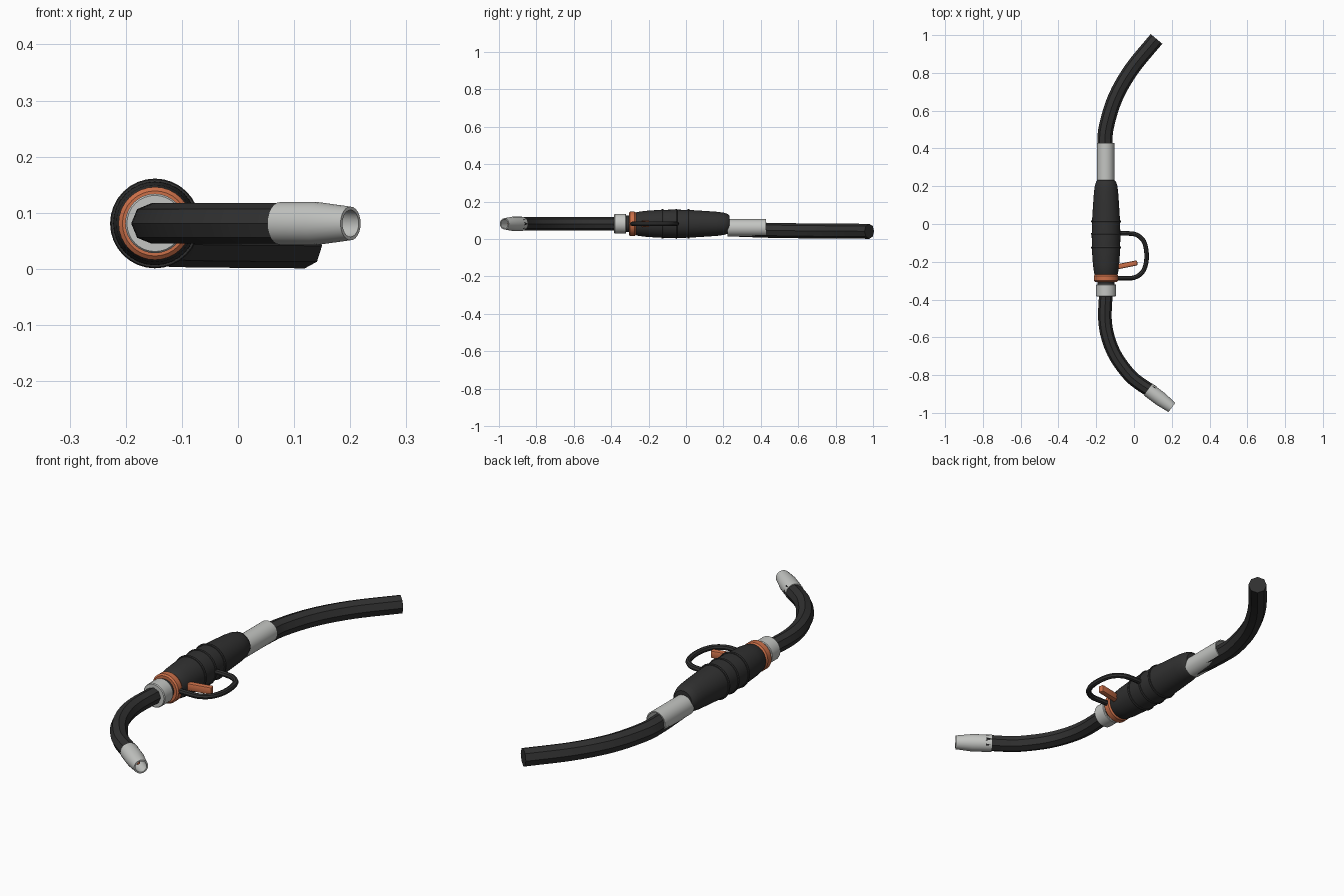
import bpy, bmesh, math
from mathutils import Vector

if "Cube" in bpy.data.objects:
    bpy.data.objects.remove(bpy.data.objects["Cube"])

AX, AZ = -0.148, 0.081          # handle axis


def material(name, rgb):
    m = bpy.data.materials.new(name)
    m.diffuse_color = (*rgb, 1)
    m.use_nodes = True
    m.node_tree.nodes["Principled BSDF"].inputs["Base Color"].default_value = m.diffuse_color
    return m


BLACK = material("black rubber", (0.03, 0.03, 0.03))
GREY = material("light grey metal", (0.55, 0.56, 0.54))
ORANGE = material("orange plastic", (0.6, 0.16, 0.065))


def finish(bm, name, mat, angle=35):
    bmesh.ops.remove_doubles(bm, verts=bm.verts, dist=1e-5)
    bmesh.ops.recalc_face_normals(bm, faces=bm.faces)
    me = bpy.data.meshes.new(name)
    bm.to_mesh(me)
    bm.free()
    me.materials.append(mat)
    ob = bpy.data.objects.new(name, me)
    bpy.context.collection.objects.link(ob)
    bpy.ops.object.select_all(action='DESELECT')
    ob.select_set(True)
    bpy.context.view_layer.objects.active = ob
    bpy.ops.object.shade_smooth_by_angle(angle=math.radians(angle))
    return ob


def skin(rings, name, mat, angle=35, caps=False):
    """Join a list of point rings with quads."""
    bm = bmesh.new()
    rows = [[bm.verts.new(p) for p in ring] for ring in rings]
    n = len(rows[0])
    for a, b in zip(rows, rows[1:]):
        for i in range(n):
            j = (i + 1) % n
            bm.faces.new((a[i], a[j], b[j], b[i]))
    if caps:
        bm.faces.new(rows[0])
        bm.faces.new(rows[-1])
    return finish(bm, name, mat, angle)


def ring(center, side, r, n):
    up = Vector((0, 0, 1))
    return [center + side * (r * math.cos(2 * math.pi * i / n)) + up * (r * math.sin(2 * math.pi * i / n))
            for i in range(n)]


def lathe(name, mat, profile, origin=(AX, 0, AZ), direction=(0, 1, 0), n=32):
    """Revolve (distance, radius) points around a horizontal axis."""
    d = Vector(direction).normalized()
    side = Vector((d.y, -d.x, 0))
    return skin([ring(Vector(origin) + d * t, side, max(r, 1e-6), n) for t, r in profile], name, mat)


def tube(name, mat, pts, r, n=8, steps=5):
    """Round tube along a smooth path through the points."""
    p = [Vector(q) for q in pts]
    p = [2 * p[0] - p[1]] + p + [2 * p[-1] - p[-2]]
    path = []
    for a, b, c, d in zip(p, p[1:], p[2:], p[3:]):
        for k in range(steps):
            t = k / steps
            path.append(0.5 * (2 * b + (c - a) * t + (2 * a - 5 * b + 4 * c - d) * t * t
                               + (3 * b - a - 3 * c + d) * t ** 3))
    path.append(p[-2])
    rings = []
    for i, q in enumerate(path):
        t = path[min(i + 1, len(path) - 1)] - path[max(i - 1, 0)]
        rings.append(ring(q, Vector((t.y, -t.x, 0)).normalized(), r, n))
    return skin(rings, name, mat, caps=True)


# Tapered grip with rounded ends
lathe("handle", BLACK, [(-0.272, 0), (-0.272, 0.058), (-0.262, 0.063), (-0.22, 0.069), (-0.15, 0.074),
                        (-0.06, 0.076), (0.02, 0.074), (0.10, 0.069), (0.17, 0.064), (0.205, 0.059),
                        (0.225, 0.052), (0.233, 0.043), (0.233, 0)])

# Raised grip ribs
for i, y in enumerate((-0.125, -0.052, 0.014)):
    lathe(f"grip_rib_{i + 1}", BLACK, [(y - 0.006, 0.07), (y - 0.005, 0.078), (y, 0.08),
                                       (y + 0.005, 0.078), (y + 0.006, 0.07)])

# Front collars
lathe("orange_collar", ORANGE, [(-0.306, 0), (-0.306, 0.058), (-0.300, 0.065), (-0.275, 0.065),
                                (-0.268, 0.060), (-0.268, 0)])
lathe("collar_spacer", BLACK, [(-0.325, 0.045), (-0.3, 0.045)])
lathe("grey_collar", GREY, [(-0.384, 0), (-0.384, 0.050), (-0.380, 0.053), (-0.323, 0.053),
                            (-0.320, 0.050), (-0.320, 0)])

# Curved neck
tube("neck", BLACK, [(-0.149, -0.37, AZ), (-0.154, -0.5, AZ), (-0.138, -0.6, AZ), (-0.097, -0.7, AZ),
                     (-0.028, -0.795, AZ), (0.03, -0.845, AZ), (0.10, -0.89, AZ)], 0.036)

# Hollow nozzle and inner contact tip
start, aim = (0.075, -0.877, AZ), (0.80, -0.60, 0)
lathe("nozzle", GREY, [(0.02, 0), (0.0, 0.034), (0.0, 0.038), (0.085, 0.038), (0.157, 0.030),
                       (0.157, 0.024), (0.085, 0.028), (0.03, 0.028), (0.03, 0)], start, aim, 24)
lathe("contact_tip", ORANGE, [(0.03, 0.012), (0.115, 0.010), (0.12, 0.006), (0.12, 0)], start, aim, 12)

# Rear sleeve, open at the back
lathe("rear_sleeve", GREY, [(0.222, 0), (0.222, 0.046), (0.428, 0.046), (0.428, 0.041), (0.24, 0.041)],
      (-0.150, 0, 0.060))

# Trailing cable
tube("cable", BLACK, [(-0.151, 0.25, 0.053), (-0.154, 0.42, 0.047), (-0.145, 0.52, 0.045),
                      (-0.098, 0.67, 0.043), (-0.012, 0.82, 0.042), (0.119, 0.98, 0.041)], 0.040)

# Trigger guard loop
tube("trigger_guard", BLACK, [(-0.10, -0.05, AZ), (-0.03, -0.05, AZ), (0.015, -0.058, AZ), (0.052, -0.092, AZ),
                              (0.066, -0.15, AZ), (0.063, -0.21, AZ), (0.042, -0.258, AZ), (0.0, -0.284, AZ),
                              (-0.05, -0.286, AZ), (-0.11, -0.286, AZ)], 0.012)

# Trigger lever: slightly tilted bar with softened edges
bm = bmesh.new()
bmesh.ops.create_cube(bm, size=1)
bmesh.ops.scale(bm, vec=(0.12, 0.027, 0.034), verts=bm.verts)
bmesh.ops.bevel(bm, geom=bm.edges[:], offset=0.007, segments=2, affect='EDGES', profile=0.5)
lever = finish(bm, "trigger", ORANGE)
lever.location = (-0.041, -0.217, AZ)
lever.rotation_euler = (0, 0, 0.2)
